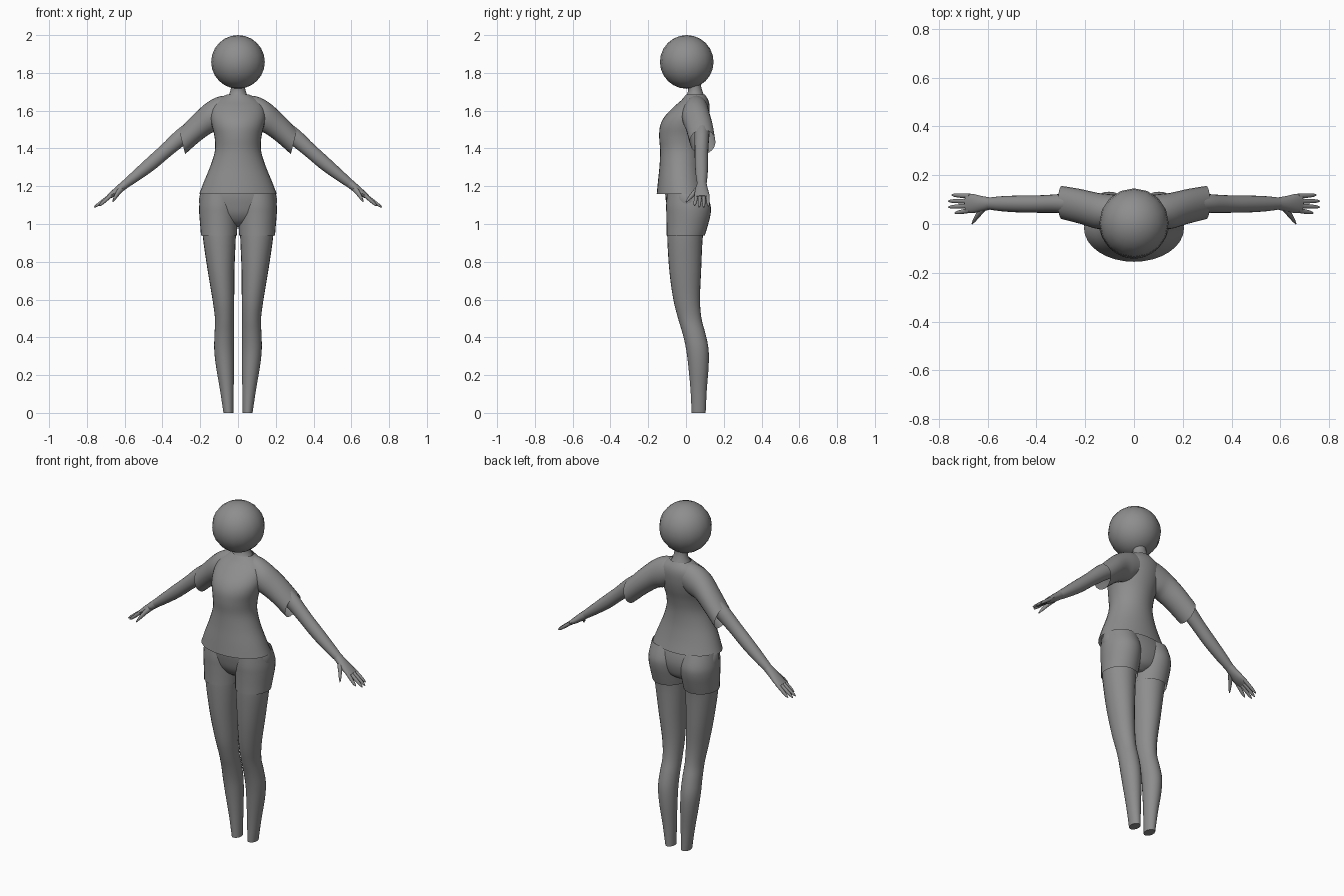
import bpy, bmesh, math
from mathutils import Vector

if "Cube" in bpy.data.objects:
    bpy.data.objects.remove(bpy.data.objects["Cube"])

grey = bpy.data.materials.new("plain_grey")
grey.diffuse_color = (0.27, 0.27, 0.27, 1)
grey.use_nodes = True
grey.node_tree.nodes["Principled BSDF"].inputs["Base Color"].default_value = grey.diffuse_color


def finish(obj, mirror=False, angle=45):
    """Give colour, mirror across x if wanted, and shade smooth."""
    obj.data.materials.append(grey)
    if mirror:
        obj.modifiers.new("Mirror", 'MIRROR').use_mirror_merge = False
    bpy.ops.object.select_all(action='DESELECT')
    obj.select_set(True)
    bpy.context.view_layer.objects.active = obj
    bpy.ops.object.shade_smooth_by_angle(angle=math.radians(angle))


def spline(rows, steps):
    """Catmull-Rom interpolation between cross-section rows."""
    out = []
    for i in range(len(rows) - 1):
        p = [rows[max(i - 1, 0)], rows[i], rows[i + 1], rows[min(i + 2, len(rows) - 1)]]
        for s in range(steps):
            t = s / steps
            out.append([0.5 * (2 * b + (c - a) * t + (2 * a - 5 * b + 4 * c - d) * t * t
                               + (3 * b - a - 3 * c + d) * t ** 3) for a, b, c, d in zip(*p)])
    return out + [rows[-1]]


def add_loft(bm, rows, sides, steps, cap_start, cap_end):
    """Each row is (xa, za, xb, zb, y0, y1): an ellipse between two points."""
    rings = []
    for xa, za, xb, zb, y0, y1 in spline(rows, steps):
        mid = Vector(((xa + xb) / 2, (y0 + y1) / 2, (za + zb) / 2))
        u = Vector(((xb - xa) / 2, 0, (zb - za) / 2))
        v = Vector((0, (y1 - y0) / 2, 0))
        angles = [2 * math.pi * k / sides for k in range(sides)]
        rings.append([bm.verts.new(mid + u * math.cos(a) + v * math.sin(a)) for a in angles])
    for r, s in zip(rings, rings[1:]):
        for k in range(sides):
            n = (k + 1) % sides
            bm.faces.new((r[k], r[n], s[n], s[k]))
    if cap_start:
        bm.faces.new(rings[0])
    if cap_end:
        bm.faces.new(rings[-1])


def loft(name, lofts, sides=24, steps=4, caps=(False, False), mirror=False):
    bm = bmesh.new()
    for rows in lofts:
        add_loft(bm, rows, sides, steps, *caps)
    bmesh.ops.recalc_face_normals(bm, faces=bm.faces)
    mesh = bpy.data.meshes.new(name)
    bm.to_mesh(mesh)
    bm.free()
    obj = bpy.data.objects.new(name, mesh)
    bpy.context.collection.objects.link(obj)
    finish(obj, mirror)
    return obj


def level(z, x0, x1, y0, y1):
    """Horizontal cross-section."""
    return (x0, z, x1, z, y0, y1)


def body(z, half, y0, y1):
    """Horizontal cross-section centred on x = 0."""
    return level(z, -half, half, y0, y1)


def tilted(x, y, z, thick, wide):
    """Cross-section square to the lowered arm."""
    dx, dz = 0.64 * thick, 0.77 * thick
    return (x + dx, z + dz, x - dx, z - dz, y - wide, y + wide)


# Head
bpy.ops.mesh.primitive_uv_sphere_add(segments=16, ring_count=12, radius=0.142, location=(0, 0.004, 1.858))
head = bpy.context.object
head.name = "head"
finish(head, angle=60)

# Neck
loft("neck", [[body(1.62, 0.08, -0.03, 0.11), body(1.67, 0.056, -0.005, 0.1),
               body(1.70, 0.042, 0.01, 0.088), body(1.73, 0.037, 0.01, 0.08),
               body(1.79, 0.037, 0.0, 0.075)]])

# Shirt: flared body, waist, chest and shoulders
loft("shirt_body", [[body(1.16, 0.205, -0.155, 0.12), body(1.23, 0.178, -0.148, 0.1),
                     body(1.31, 0.145, -0.14, 0.085), body(1.39, 0.122, -0.137, 0.083),
                     body(1.46, 0.124, -0.142, 0.095), body(1.52, 0.138, -0.137, 0.112),
                     body(1.57, 0.145, -0.112, 0.122), body(1.62, 0.138, -0.065, 0.125),
                     body(1.655, 0.11, -0.025, 0.118), body(1.685, 0.06, 0.0, 0.1)]], sides=32)

# Short wide sleeves
loft("sleeves", [[(0.04, 1.68, 0.04, 1.53, 0.0, 0.115), (0.1, 1.675, 0.09, 1.5, -0.015, 0.122),
                  (0.165, 1.642, 0.135, 1.485, -0.02, 0.128), (0.235, 1.58, 0.2, 1.44, 0.0, 0.143),
                  (0.312, 1.5, 0.28, 1.37, 0.02, 0.156)]], mirror=True)

# Arms down to the wrists
loft("arms", [[tilted(0.23, 0.085, 1.51, 0.046, 0.042), tilted(0.30, 0.084, 1.46, 0.044, 0.039),
               tilted(0.38, 0.082, 1.39, 0.038, 0.036), tilted(0.46, 0.082, 1.32, 0.036, 0.035),
               tilted(0.54, 0.083, 1.255, 0.029, 0.031), tilted(0.60, 0.084, 1.208, 0.022, 0.024)]],
     sides=20, mirror=True)

# Palms
loft("palms", [[tilted(0.59, 0.084, 1.216, 0.023, 0.025), tilted(0.625, 0.083, 1.188, 0.021, 0.032),
                tilted(0.66, 0.084, 1.161, 0.017, 0.039), tilted(0.688, 0.085, 1.142, 0.011, 0.038)]],
     sides=16, caps=(False, True), mirror=True)

# Four fingers and a thumb on each hand
digits = []
for base, tip_x, tip_y, tip_z in ((0.056, 0.735, 0.045, 1.096), (0.075, 0.762, 0.069, 1.088),
                                  (0.094, 0.762, 0.094, 1.088), (0.114, 0.748, 0.119, 1.094)):
    start, end = Vector((0.672, base, 1.152)), Vector((tip_x, tip_y, tip_z))
    digits.append([tilted(*start.lerp(end, t), r, r)
                   for t, r in ((0, 0.0105), (0.5, 0.0095), (0.85, 0.007), (1, 0.002))])
digits.append([tilted(0.615, 0.068, 1.19, 0.017, 0.018), tilted(0.635, 0.044, 1.165, 0.013, 0.015),
               tilted(0.652, 0.02, 1.138, 0.009, 0.011), tilted(0.664, 0.002, 1.117, 0.003, 0.004)])
loft("fingers", digits, sides=10, steps=2, caps=(True, True), mirror=True)

# Shorts: hips and two leg openings
loft("shorts_hips", [[body(0.985, 0.035, -0.02, 0.06), body(1.01, 0.11, -0.06, 0.095),
                      body(1.05, 0.175, -0.088, 0.112), body(1.10, 0.203, -0.102, 0.118),
                      body(1.16, 0.2, -0.11, 0.108), body(1.24, 0.155, -0.105, 0.08)]],
     sides=32, caps=(True, True))
loft("shorts_legs", [[level(0.94, 0.006, 0.196, -0.103, 0.1), level(0.99, 0.003, 0.2, -0.103, 0.115),
                      level(1.05, 0.0, 0.205, -0.104, 0.13), level(1.10, 0.0, 0.205, -0.105, 0.13),
                      level(1.17, 0.01, 0.195, -0.1, 0.105)]], sides=28, mirror=True)

# Legs, ending in flat ankles
loft("legs", [[level(1.0, 0.01, 0.19, -0.098, 0.1), level(0.92, 0.012, 0.185, -0.099, 0.088),
               level(0.75, 0.019, 0.16, -0.088, 0.08), level(0.60, 0.02, 0.135, -0.067, 0.074),
               level(0.50, 0.022, 0.122, -0.042, 0.082), level(0.42, 0.021, 0.124, -0.018, 0.103),
               level(0.34, 0.021, 0.126, 0.0, 0.119), level(0.25, 0.021, 0.117, 0.012, 0.12),
               level(0.12, 0.023, 0.095, 0.024, 0.11), level(0.0, 0.025, 0.077, 0.03, 0.104)]],
     caps=(True, True), mirror=True)
